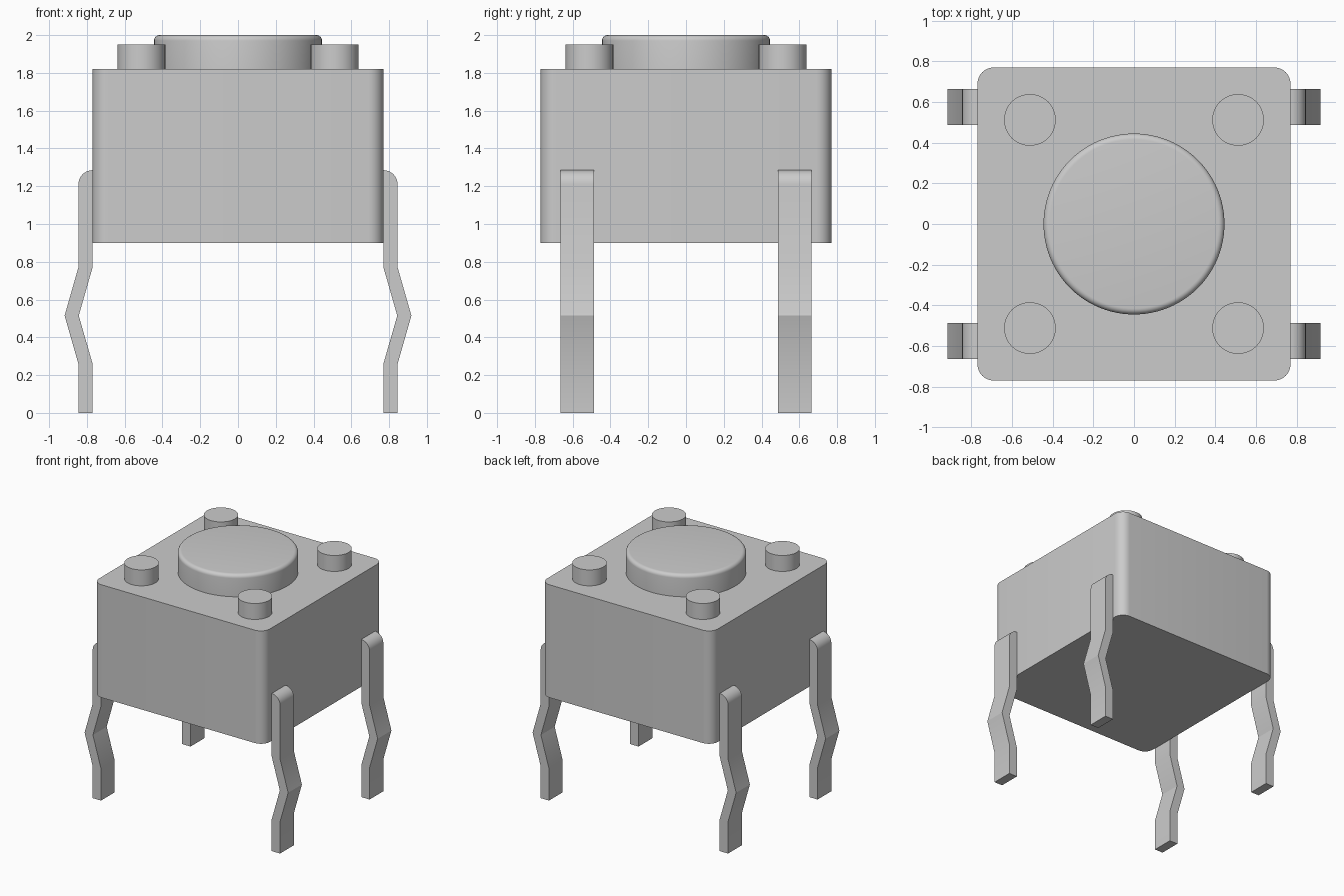
import bpy, bmesh
from math import sin, cos, pi, radians

cube = bpy.data.objects.get("Cube")
if cube:
    bpy.data.objects.remove(cube, do_unlink=True)

GREY = (0.6, 0.6, 0.6, 1)
grey = bpy.data.materials.new("light grey")
grey.use_nodes = True
grey.diffuse_color = GREY
grey.node_tree.nodes["Principled BSDF"].inputs["Base Color"].default_value = GREY


def arc(cx, cy, r, start, end, steps):
    """Points along an arc, angles in degrees."""
    angles = [radians(start + (end - start) * i / steps) for i in range(steps + 1)]
    return [(cx + r * cos(a), cy + r * sin(a)) for a in angles]


def finish(name, bm):
    bmesh.ops.recalc_face_normals(bm, faces=bm.faces)
    mesh = bpy.data.meshes.new(name)
    bm.to_mesh(mesh)
    bm.free()
    mesh.materials.append(grey)
    obj = bpy.data.objects.new(name, mesh)
    bpy.context.collection.objects.link(obj)
    bpy.ops.object.select_all(action="DESELECT")
    obj.select_set(True)
    bpy.context.view_layer.objects.active = obj
    bpy.ops.object.shade_smooth_by_angle(angle=radians(25))
    return obj


def prism(name, points, offset):
    """Extrude a closed outline of 3D points by an offset."""
    bm = bmesh.new()
    face = bm.faces.new([bm.verts.new(p) for p in points])
    moved = bmesh.ops.extrude_face_region(bm, geom=[face])["geom"]
    bmesh.ops.translate(bm, vec=offset,
                        verts=[v for v in moved if isinstance(v, bmesh.types.BMVert)])
    return finish(name, bm)


# Housing: square block with rounded upright edges
HALF, BOTTOM, TOP, CORNER = 0.77, 0.9, 1.82, 0.08
c = HALF - CORNER
outline = []
for i, (sx, sy) in enumerate([(1, 1), (-1, 1), (-1, -1), (1, -1)]):
    outline += arc(sx * c, sy * c, CORNER, 90 * i, 90 * i + 90, 8)
prism("housing", [(x, y, BOTTOM) for x, y in outline], (0, 0, TOP - BOTTOM))

# Round push button with a softened rim
RADIUS, RIM, SIDES = 0.445, 0.03, 96
profile = [(RADIUS, TOP - 0.02)] + arc(RADIUS - RIM, 2 - RIM, RIM, 0, 90, 6)
bm = bmesh.new()
rings = [[bm.verts.new((r * cos(2 * pi * k / SIDES), r * sin(2 * pi * k / SIDES), z))
          for k in range(SIDES)] for r, z in profile]
for low, high in zip(rings, rings[1:]):
    for k in range(SIDES):
        n = (k + 1) % SIDES
        bm.faces.new((low[k], low[n], high[n], high[k]))
bm.faces.new(rings[0])
bm.faces.new(rings[-1])
finish("push_button", bm)

# Pin side profile: rounded shoulder, outward kink, straight foot
INNER, OUTER, THICK = 0.77, 0.845, 0.075
pin = [(INNER - 0.02, 1.285)] + arc(INNER, 1.21, THICK, 90, 0, 8)
pin += [(OUTER, 0.77), (0.918, 0.515), (OUTER, 0.26), (OUTER, 0)]
pin += [(INNER, 0), (INNER, 0.26), (0.843, 0.515), (INNER, 0.77),
        (INNER, BOTTOM), (INNER - 0.02, BOTTOM + 0.02)]

# One peg and one pin at each corner
for sx, side in ((1, "left"), (-1, "right")):
    for sy, end in ((-1, "front"), (1, "back")):
        circle = arc(sx * 0.512, sy * 0.512, 0.127, 0, 360, 48)[:-1]
        prism(f"{end}_{side}_peg", [(x, y, TOP - 0.02) for x, y in circle], (0, 0, 0.15))
        prism(f"{end}_{side}_pin", [(sx * x, sy * 0.488, z) for x, z in pin],
              (0, sy * 0.177, 0))
